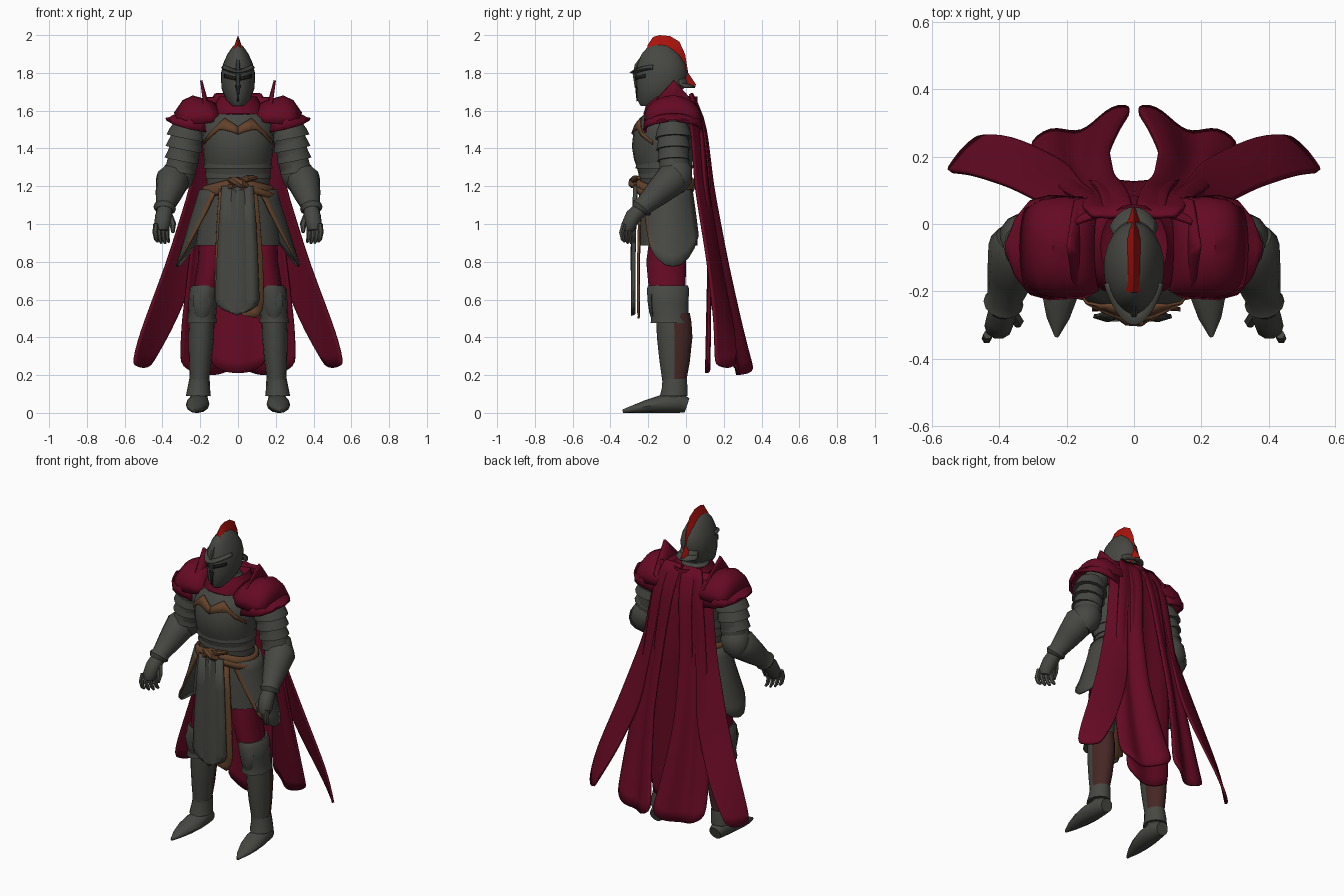
import bpy, bmesh, math
from mathutils import Vector as V

def material(name, r, g, b):
    m = bpy.data.materials.new(name)
    m.diffuse_color = (r, g, b, 1)
    return m

STEEL = material("dark steel", .062, .064, .054)
CLOTH = material("crimson cloth", .130, .003, .017)
PLUME = material("bright red", .40, .006, .004)
LEATHER = material("brown leather", .125, .055, .024)
CALF = material("dark maroon", .06, .02, .018)
BLACK = material("shadow black", .012, .012, .011)

def finish(name, bm, mats, mirror=False, thick=0, subdiv=0, rule=None, angle=40):
    bmesh.ops.recalc_face_normals(bm, faces=bm.faces)
    if rule:
        for f in bm.faces:
            f.material_index = rule(f.calc_center_median())
    me = bpy.data.meshes.new(name)
    bm.to_mesh(me)
    bm.free()
    for m in (mats if isinstance(mats, list) else [mats]):
        me.materials.append(m)
    me.shade_smooth()
    me.set_sharp_from_angle(angle=math.radians(angle))
    ob = bpy.data.objects.new(name, me)
    bpy.context.collection.objects.link(ob)
    if subdiv:
        s = ob.modifiers.new("smooth", 'SUBSURF')
        s.levels = s.render_levels = subdiv
    if thick:
        s = ob.modifiers.new("thickness", 'SOLIDIFY')
        s.thickness, s.offset = thick, 0
    if mirror:
        ob.modifiers.new("mirror", 'MIRROR').use_mirror_merge = False
    return ob

def skin(bm, rows, closed):
    vr = [[bm.verts.new(p) for p in r] for r in rows]
    n = len(rows[0])
    for a, b in zip(vr, vr[1:]):
        for i in range(n if closed else n - 1):
            j = (i + 1) % n
            bm.faces.new((a[i], a[j], b[j], b[i]))
    return vr

# Capped tube through (x, y, z, rx[, ry]) stations; flat keeps rings horizontal
def tube(name, pts, mats, n=14, flat=False, **kw):
    rows = []
    for k, p in enumerate(pts):
        c = V(p[:3])
        t = V(pts[min(k + 1, len(pts) - 1)][:3]) - V(pts[max(k - 1, 0)][:3])
        t = V((0, 0, 1)) if flat else t.normalized()
        u = (V((1, 0, 0)) - t * t.x).normalized()
        w = t.cross(u)
        rows.append([c + u * p[3] * math.cos(a) + w * p[-1] * math.sin(a)
                     for a in (2 * math.pi * i / n for i in range(n))])
    bm = bmesh.new()
    vr = skin(bm, rows, True)
    bm.faces.new(vr[0])
    bm.faces.new(vr[-1])
    return finish(name, bm, mats, **kw)

def sheet(name, rows, mats, thick=.012, **kw):
    bm = bmesh.new()
    skin(bm, rows, False)
    return finish(name, bm, mats, thick=thick, **kw)

def lerp(table, t):
    for a, b in zip(table, table[1:]):
        if t <= b[0]:
            break
    f = min(1, max(0, (t - a[0]) / (b[0] - a[0])))
    return [p + (q - p) * f for p, q in zip(a[1:], b[1:])]

# Point on the front of a body described by (z, cy, rx, ry) rings
def on_front(rings, x, z, out=.004):
    cy, rx, ry = lerp(rings, z)
    return (x, cy - ry * math.sqrt(max(0, 1 - (x / rx) ** 2)) - out, z)

def around(cy, rx, ry, deg, z):
    a = math.radians(deg)
    return (rx * math.sin(a), cy - ry * math.cos(a), z)

def rings_to_tube(rings):
    return [(0, cy, z, rx, ry) for z, cy, rx, ry in rings]

# Torso and breastplate
body = [(1.1, -.105, .185, .135), (1.22, -.11, .165, .13), (1.3, -.115, .175, .145), (1.34, -.12, .18, .155),
        (1.41, -.125, .187, .162), (1.49, -.12, .192, .158), (1.56, -.105, .18, .14), (1.61, -.09, .12, .1),
        (1.68, -.1, .07, .07)]
tube("torso", rings_to_tube(body), STEEL, n=24, flat=True)
for i in range(2):
    z = 1.24 + i * .055
    cy, rx, ry = lerp(body, z)
    tube("waist_lame", [(0, cy, z, rx + .008, ry + .008), (0, cy, z + .05, rx + .003, ry + .003)], STEEL, n=24, flat=True)
# Chest strap: pointed centre piece with thin arms sweeping to the sides
xs = [0, .03, .07, .1, .14, .18]
top, low = [1.515, 1.535, 1.56, 1.53, 1.49, 1.44], [1.475, 1.487, 1.498, 1.5, 1.465, 1.42]
sheet("chest_strap", [[on_front(body, x, z, .006) for x, z in zip(xs, zs)] for zs in (top, low)],
      LEATHER, thick=.009, mirror=True)

# Mantle at the neck
tube("mantle", [(0, -.06, 1.53, .18, .14), (0, -.07, 1.585, .165, .155), (0, -.075, 1.635, .12, .135),
                (0, -.065, 1.675, .1, .125), (0, -.07, 1.66, .08, .09)], CLOTH, n=20, flat=True)

# Helmet with face opening, brow, neck guard and crest
helm = [(1.625, -.165, .037, .075), (1.66, -.16, .065, .1), (1.72, -.135, .088, .125), (1.8, -.13, .09, .137),
        (1.85, -.13, .078, .126), (1.9, -.135, .056, .1), (1.94, -.14, .028, .06), (1.955, -.14, .008, .02)]
tube("helmet", rings_to_tube(helm), STEEL, n=24, flat=True)
sheet("eye_slit", [[on_front(helm, x, z + x * .25, .004) for x in (.012, .035, .055, .072)] for z in (1.757, 1.775)],
      BLACK, thick=.006, mirror=True)
sheet("mouth_slit", [[on_front(helm, x * s, z, .004) for x in (-1, 0, 1)]
                     for z, s in ((1.65, .004), (1.7, .007), (1.735, .015))], BLACK, thick=.006)
degs = range(-70, 71, 10)
brow = lambda d: max(0, math.cos(math.radians(d))) ** 3
sheet("helmet_brow", [[around(-.13, .089 + o, .135 + o + brow(d) * p, d, z + .025 * (1 - brow(d))) for d in degs]
                      for o, p, z in ((-.008, .01, 1.818), (.003, .03, 1.803), (-.004, .01, 1.795))], STEEL, thick=.005)
tube("nose_ridge", [(0, -.262, 1.72, .007, .01), (0, -.27, 1.79, .013, .014), (0, -.262, 1.84, .01, .012),
                    (0, -.2, 1.925, .006, .01)], STEEL, n=6)
sheet("neck_guard", [[around(-.11, .075 + o * .5, .11 + o * 1.4, d, z) for d in range(130, 231, 10)]
                     for o, z in ((-.005, 1.78), (.005, 1.74), (.035, 1.725))], STEEL, thick=.01)
crest = [(-.2, 1.92, -.205, 1.945), (-.175, 1.92, -.175, 1.99), (-.13, 1.92, -.14, 2.0), (-.09, 1.91, -.085, 1.995),
         (-.05, 1.88, -.035, 1.965), (-.03, 1.83, -.005, 1.9), (-.02, 1.77, .012, 1.8), (-.005, 1.72, .055, 1.735)]
sheet("crest", [[(-.027, a, b), (-.014, (a + c) / 2, (b + d) / 2), (0, c, d), (.014, (a + c) / 2, (b + d) / 2),
                 (.027, a, b)] for a, b, c, d in crest], PLUME, thick=0)

# Shoulder plates: arches (x, crest z, half width, rim z) running outward
def arches(table, cy=-.07):
    rows = []
    for x, zc, w, zr in table:
        rows.append([(x + .02 * math.sin(a), cy - w * math.cos(a), zr + (zc - zr) * math.sin(a) ** .8)
                     for a in (math.pi * i / 12 for i in range(13))])
    return rows

sheet("shoulder_plate", arches([(.1, 1.635, .125, 1.55), (.15, 1.655, .145, 1.535), (.22, 1.675, .148, 1.53),
                                (.27, 1.65, .14, 1.53), (.315, 1.585, .115, 1.54)]), CLOTH, mirror=True)
sheet("shoulder_rim", arches([(.17, 1.62, .145, 1.485), (.25, 1.625, .15, 1.5), (.305, 1.58, .135, 1.515),
                              (.34, 1.56, .09, 1.53), (.362, 1.555, .02, 1.545)]), CLOTH, thick=.014, mirror=True)
# Upright neck flange on each shoulder
ts = [i / 5 - 1 for i in range(11)]
sheet("shoulder_flange", [[(.125 + .05 * f + .02 * (1 - abs(t)), -.065 + t * .145 * (1 - .06 * f),
                            1.58 - .04 * abs(t) + f * (.06 + .12 * (1 - abs(t)) ** .9))
                           for t in ts] for f in (0, .5, 1)], CLOTH, mirror=True)

# Arms: overlapping lames, elbow, gauntlet, hand
tube("upper_arm", [(.22, -.07, 1.57, .07), (.27, -.07, 1.45, .082), (.3, -.06, 1.3, .08), (.32, -.06, 1.22, .06)],
     STEEL, mirror=True)
for i in range(4):
    x, z = .262 + i * .011, 1.53 - i * .06
    r = .104 - i * .006
    tube("arm_lame", [(x, -.068, z, .075, .075), (x + .008, -.067, z - .045, r - .008, r - .012),
                      (x + .014, -.066, z - .075, r, r - .006)], STEEL, mirror=True)
tube("elbow", [(.3, -.05, 1.33, .06), (.305, -.05, 1.29, .085), (.325, -.05, 1.23, .083), (.34, -.06, 1.18, .05)],
     STEEL, mirror=True)
tube("gauntlet", [(.335, -.055, 1.25, .08), (.345, -.075, 1.235, .09), (.365, -.15, 1.165, .072),
                  (.384, -.22, 1.1, .052), (.388, -.235, 1.085, .06), (.39, -.245, 1.07, .046)], STEEL, mirror=True)
tube("hand", [(.385, -.23, 1.09, .04, .04), (.395, -.28, 1.04, .044, .044), (.403, -.305, .99, .042, .04),
              (.403, -.31, .965, .03, .03)], STEEL, n=10, mirror=True)
for i in range(4):
    x, y = .375 + i * .02, -.275 - i * .018
    tube("finger", [(x, y, 1.0, .014), (x + .003, y - .012, .955, .015), (x - .002, y - .006, .92, .012),
                    (x - .01, y + .004, .893 + abs(i - 1.4) * .008, .007)], STEEL, n=6, mirror=True)
tube("thumb", [(.365, -.26, 1.05, .018), (.345, -.29, 1.0, .018), (.345, -.3, .955, .009)], STEEL, n=6, mirror=True)

# Belt with knot
loop = range(0, 361, 12)
sheet("belt", [[around(-.11, .185 + o, .15 + o, d, z - .045 * abs(math.sin(math.radians(d)))) for d in loop]
               for z, o in ((1.245, -.01), (1.225, .003), (1.195, .003), (1.18, -.005))], LEATHER, thick=.012)
sheet("lower_belt", [[around(-.11, .2, .158, d, z - .012 * d / 15) for d in range(0, 76, 15)] for z in (1.215, 1.18)],
      LEATHER, thick=.012)
tube("belt_knot", [(-.05, -.27, 1.235, .012), (-.02, -.278, 1.225, .026), (.02, -.278, 1.215, .028),
                   (.05, -.27, 1.2, .012)], LEATHER, n=8)
tube("knot_loop", [(.1, -.25, 1.245, .01), (.05, -.272, 1.24, .018), (0, -.278, 1.215, .018), (-.06, -.265, 1.19, .012)],
     LEATHER, n=8)

# Hip skirt and side tassets with trimmed front edge
tube("hip_skirt", [(0, -.105, 1.2, .17, .13), (0, -.1, 1.05, .2, .152), (0, -.095, .885, .225, .156)], STEEL,
     n=24, flat=True)
us = (0, .07, .16, .3, .45, .6, .75, .88, 1)
rows = []
for k in range(8):
    t = k / 7
    row = []
    for u in us:
        deg = (34 + 22 * t) * (1 - u) + (148 - 6 * t) * u
        bottom = .775 + .13 * abs(2 * u - .9) ** 2.2
        row.append(around(-.1 + .015 * t, .2 + .125 * t, .154 + .036 * t, deg, 1.18 + (bottom - 1.18) * t))
    rows.append(row)
edge = {round(sum(rows[k + i][j][2] for i in (0, 1) for j in (0, 1)) / 4, 4) for k in range(7)}
sheet("side_tasset", rows, [STEEL, LEATHER], mirror=True, rule=lambda c: int(round(c.z, 4) in edge and c.y < -.1))

# Front tabard over a leather backing
def hanging(y, table, cols, fold):
    return [[(a + (b - a) * i / cols, y + fold * (i % 2) - .012 * math.sin(3 * (1.2 - z)), z + (.03 * abs(2 * i / cols - 1)
             if z < .6 else 0)) for i in range(cols + 1)] for z, a, b in table]
sheet("tabard", hanging(-.262, [(1.2, -.085, .08), (1.0, -.1, .095), (.8, -.112, .105), (.6, -.12, .112),
                                (.54, -.11, .1), (.515, -.07, .06)], 6, -.012), STEEL)
sheet("tabard_lining", hanging(-.242, [(1.2, -.1, .1), (1.0, -.113, .118), (.8, -.122, .132), (.6, -.125, .138),
                                       (.52, -.06, .13), (.5, .08, .12)], 4, .004), LEATHER)
tube("tabard_rib", [(0, -.272, 1.18, .035, .006), (0, -.286, .85, .042, .008), (0, -.283, .53, .045, .006)], STEEL, n=8)

# Legs
tube("thigh", [(.125, -.1, .97, .08, .09), (.135, -.105, .8, .078, .108), (.165, -.1, .66, .07, .1)], CLOTH,
     flat=True, mirror=True)
tube("knee_guard", [(.17, -.095, .675, .072, .108), (.178, -.095, .655, .08, .115), (.186, -.095, .58, .076, .11),
                    (.19, -.085, .51, .074, .1), (.192, -.085, .475, .08, .105), (.19, -.07, .48, .06, .08)], STEEL,
     flat=True, mirror=True)
tube("knee_cap", [(.185, -.18, .655, .04, .012), (.19, -.185, .6, .05, .02), (.19, -.18, .53, .04, .014),
                  (.19, -.17, .49, .012, .01)], STEEL, n=8, mirror=True)
tube("shin", [(.19, -.07, .53, .065, .09), (.192, -.064, .48, .067, .093), (.195, -.06, .4, .068, .094),
              (.2, -.06, .27, .06, .08), (.205, -.062, .16, .05, .062), (.207, -.06, .06, .045, .055)],
     [STEEL, CALF], n=16, flat=True, mirror=True, rule=lambda c: int(c.y > -.05 and c.z > .15))
tube("ankle_guard", [(.204, -.06, .18, .054, .066), (.208, -.06, .13, .06, .07), (.21, -.065, .09, .066, .075)],
     STEEL, flat=True, mirror=True)
tube("boot", [(.207, .005, .04, .04, .04), (.208, -.04, .055, .054, .055), (.213, -.13, .047, .062, .047),
              (.22, -.21, .034, .054, .034), (.226, -.28, .02, .034, .02), (.23, -.335, .009, .006, .009)],
     STEEL, n=12, mirror=True)

# Cape strips: rows (z, inner x, inner y, outer x, outer y) with hanging folds
def cape_strip(name, table, folds, amp, mirror=True, hem=.06):
    table = [(-r[0],) + r[1:] for r in table]
    z0, z1 = table[0][0], table[-1][0]
    rows = []
    for k in range(13):
        t = k / 12
        z = z0 + (z1 - z0) * t
        xa, ya, xb, yb = lerp(table, z)
        rows.append([(xa + (xb - xa) * u, ya + (yb - ya) * u + amp * (.2 + t) * math.sin(math.pi * u * folds),
                      -z + hem * t ** 6 * abs(2 * u - 1) ** 2.5) for u in (i / 8 for i in range(9))])
    sheet(name, rows, CLOTH, thick=.014, subdiv=1, mirror=mirror)

cape_strip("cape_centre", [(1.68, -.09, .02, .09, .02), (1.55, -.1, .09, .1, .09), (1.2, -.13, .125, .13, .125),
                           (.8, -.15, .125, .15, .125), (.21, -.15, .115, .15, .115)], 3, .008, mirror=False)
cape_strip("cape_inner", [(1.69, .0, .03, .13, .02), (1.55, .02, .1, .17, .075), (1.2, .06, .14, .21, .095),
                          (.8, .075, .215, .255, .14), (.45, .04, .29, .295, .19), (.2, .005, .345, .305, .24)], 3, .018)
cape_strip("cape_outer", [(1.67, .08, .03, .18, .0), (1.5, .11, .09, .21, .03), (1.2, .15, .115, .25, .05),
                          (.8, .2, .18, .375, .115), (.5, .32, .24, .485, .15), (.36, .39, .262, .53, .155),
                          (.24, .455, .262, .555, .155)], 1, .012, hem=.025)
